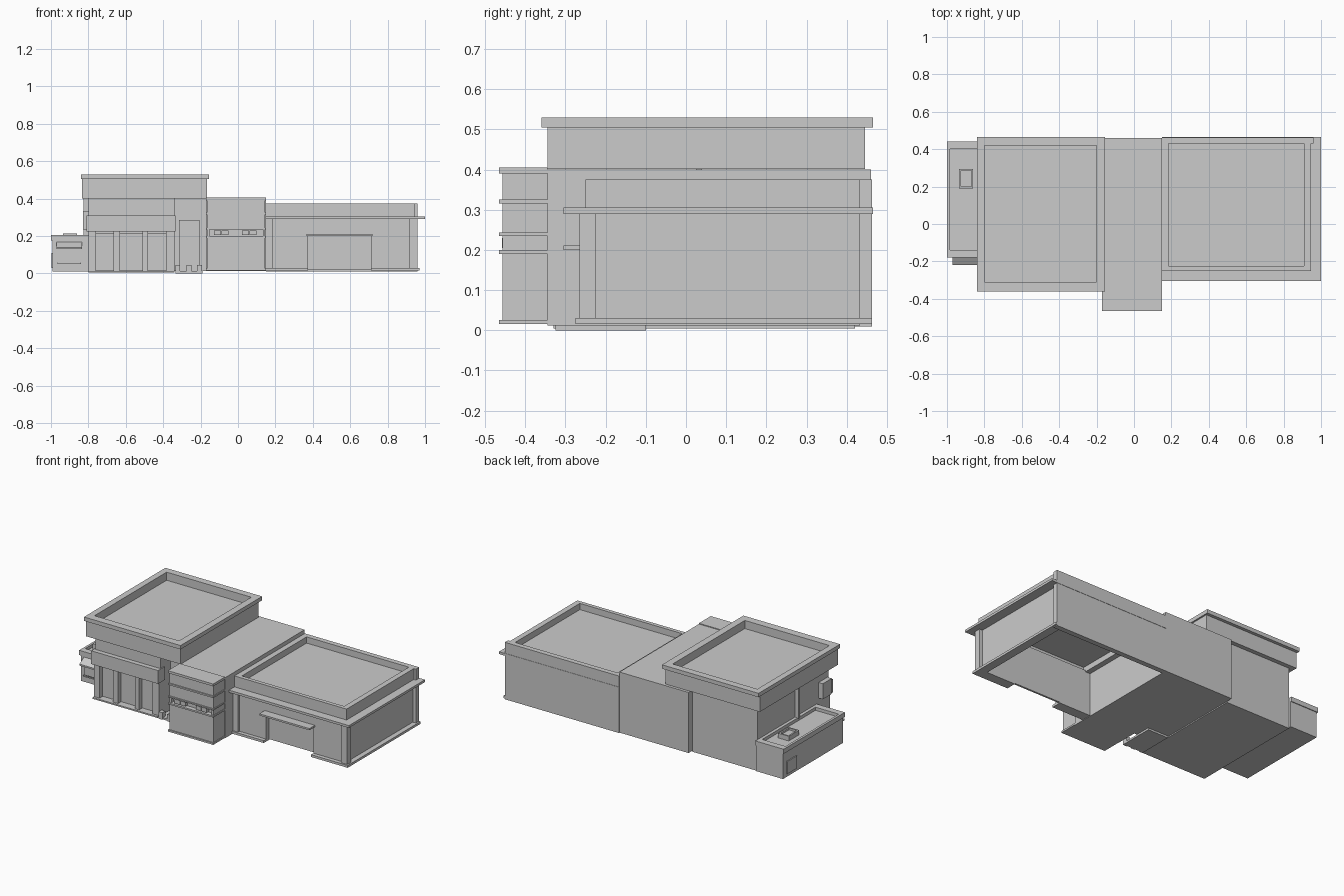
import bpy, bmesh

if "Cube" in bpy.data.objects:
    bpy.data.objects.remove(bpy.data.objects["Cube"])


def finish(name, bm):
    bmesh.ops.recalc_face_normals(bm, faces=bm.faces)
    me = bpy.data.meshes.new(name)
    bm.to_mesh(me)
    bm.free()
    ob = bpy.data.objects.new(name, me)
    bpy.context.collection.objects.link(ob)
    return ob


def box(name, x, y, z):
    bm = bmesh.new()
    bmesh.ops.create_cube(bm, size=1)
    for v in bm.verts:
        v.co = [r[0] if c < 0 else r[1] for c, r in zip(v.co, (x, y, z))]
    return finish(name, bm)


def ring(name, x, y, ix, iy, z):
    """Rectangular frame: outer x/y range, inner ix/iy range."""
    bm = bmesh.new()
    loops = []
    for (a, b), h in (((x, y), z[0]), ((x, y), z[1]), ((ix, iy), z[1]), ((ix, iy), z[0])):
        loops.append([bm.verts.new((a[i], b[j], h)) for i, j in ((0, 0), (1, 0), (1, 1), (0, 1))])
    for k in range(4):
        p, q = loops[k], loops[(k + 1) % 4]
        for i in range(4):
            j = (i + 1) % 4
            bm.faces.new((p[i], p[j], q[j], q[i]))
    return finish(name, bm)


def extrude_x(name, x, prof):
    """Extrude a (y, z) profile along x."""
    bm = bmesh.new()
    a, b = [[bm.verts.new((h, *p)) for p in prof] for h in x]
    n = len(prof)
    bm.faces.new(a)
    bm.faces.new(b)
    for i in range(n):
        j = (i + 1) % n
        bm.faces.new((a[i], a[j], b[j], b[i]))
    return finish(name, bm)


# Left block: overhanging upper storey with parapet roof
RX, RY = (-.80, -.20), (-.31, .42)
ring("upper_wall", (-.835, -.165), (-.345, .445), RX, RY, (.402, .505))
box("upper_deck", RX, RY, (.402, .478))
ring("upper_roof_rim", (-.84, -.155), (-.36, .465), RX, RY, (.505, .53))

# Left block: lower storey, bands and window bays
box("lower_wall", (-.80, -.34), (-.27, .42), (.008, .40))
box("upper_band", (-.80, -.34), (-.30, -.27), (.31, .40))
box("lower_band", (-.81, -.335), (-.33, -.26), (.225, .31))
for px in ((-.80, -.76), (-.665, -.63), (-.51, -.48), (-.385, -.34)):
    box("bay_pillar", px, (-.315, -.27), (.008, .225))
for px in ((-.76, -.665), (-.63, -.51), (-.48, -.385)):
    box("bay_window", px, (-.285, -.27), (.015, .215))
box("left_plinth", (-.80, -.34), (-.33, .42), (.005, .014))

# Left side wall details
box("side_drain_pipe", (-.825, -.80), (.025, .04), (.20, .402))
ring_box = box("side_panel", (-.83, -.80), (-.29, -.20), (.235, .335))

# Middle connector with recessed entrance
box("connector", (-.17, .15), (-.345, .46), (.012, .40))
box("entrance_block", (-.34, -.17), (-.20, .46), (.012, .40))
box("entrance_door_frame", (-.315, -.205), (-.212, -.20), (.012, .285))
box("entrance_step", (-.335, -.19), (-.32, -.10), (0, .012))
for px in (-.322, -.262, -.205):
    box("entrance_bollard", (px - .013, px + .013), (-.325, -.295), (0, .045))

# Middle front tower: stacked bands with ledges and a lamp strip
TX = (-.165, .145)
for z in ((.02, .195), (.24, .32), (.32, .40)):
    box("tower_body", TX, (-.457, -.345), z)
box("tower_strip_wall", TX, (-.435, -.345), (.195, .24))
for px in (TX[0], TX[1] - .012):
    box("tower_strip_end", (px, px + .012), (-.457, -.435), (.195, .24))
for z in ((.015, .026), (.19, .2), (.235, .243), (.315, .325), (.39, .405)):
    box("tower_ledge", (-.172, .15), (-.465, -.345), z)
for px in (-.11, -.07, .04, .08):
    box("strip_lamp", (px - .018, px + .018), (-.458, -.43), (.205, .23))

# Right wing: hollow walls, open underneath
box("wing_back_wall", (.15, .96), (.43, .463), (.01, .375))
box("wing_side_wall", (.915, .938), (-.245, .43), (.02, .30))
box("wing_door", (.375, .71), (-.222, -.21), (.02, .21))
for px in ((.15, .375), (.71, .938)):
    box("wing_front_wall", px, (-.25, -.21), (.02, .30))
    box("wing_front_base", (px[0], .97 if px[0] > .5 else px[1]), (-.275, -.21), (.015, .03))
box("wing_front_lintel", (.375, .71), (-.25, -.21), (.21, .30))
for px in ((.15, .185), (.915, .96)):
    box("wing_front_pilaster", px, (-.265, -.225), (.02, .295))
box("wing_side_base", (.915, .97), (-.275, .463), (.015, .03))
box("door_canopy", (.365, .72), (-.305, -.245), (.20, .211))

# Right wing: roof ledge and parapet
WX, WY = (.185, .91), (-.225, .435)
ring("wing_ledge", (.15, 1.0), (-.305, .465), WX, WY, (.29, .305))
ring("wing_parapet", (.15, .945), (-.25, .463), WX, WY, (.305, .375))
box("wing_deck", WX, WY, (.325, .335))

# Left annex with parapet, skylight, service window and awning
AX, AY = (-.985, -.82), (-.14, .40)
box("annex_body", (-.992, -.80), (-.175, .435), (.01, .175))
ring("annex_parapet", (-1.0, -.80), (-.18, .44), AX, AY, (.175, .205))
box("annex_deck", AX, AY, (.17, .185))
ring("annex_skylight", (-.935, -.86), (.19, .295), (-.925, -.87), (.2, .285), (.18, .215))
box("skylight_pane", (-.925, -.87), (.2, .285), (.18, .203))
WIX = (-.965, -.84)
ring("window_sill_shelf", (WIX[0], WIX[1]), (-.19, -.17), (-.955, -.85), (-.185, -.175), (.05, .058))
box("annex_window", WIX, (-.182, -.17), (.058, .13))
extrude_x("annex_awning", (-.97, -.835), ((-.175, .168), (-.22, .14), (-.22, .13), (-.175, .13)))
box("annex_side_hatch", (-.998, -.99), (.30, .40), (.03, .11))
